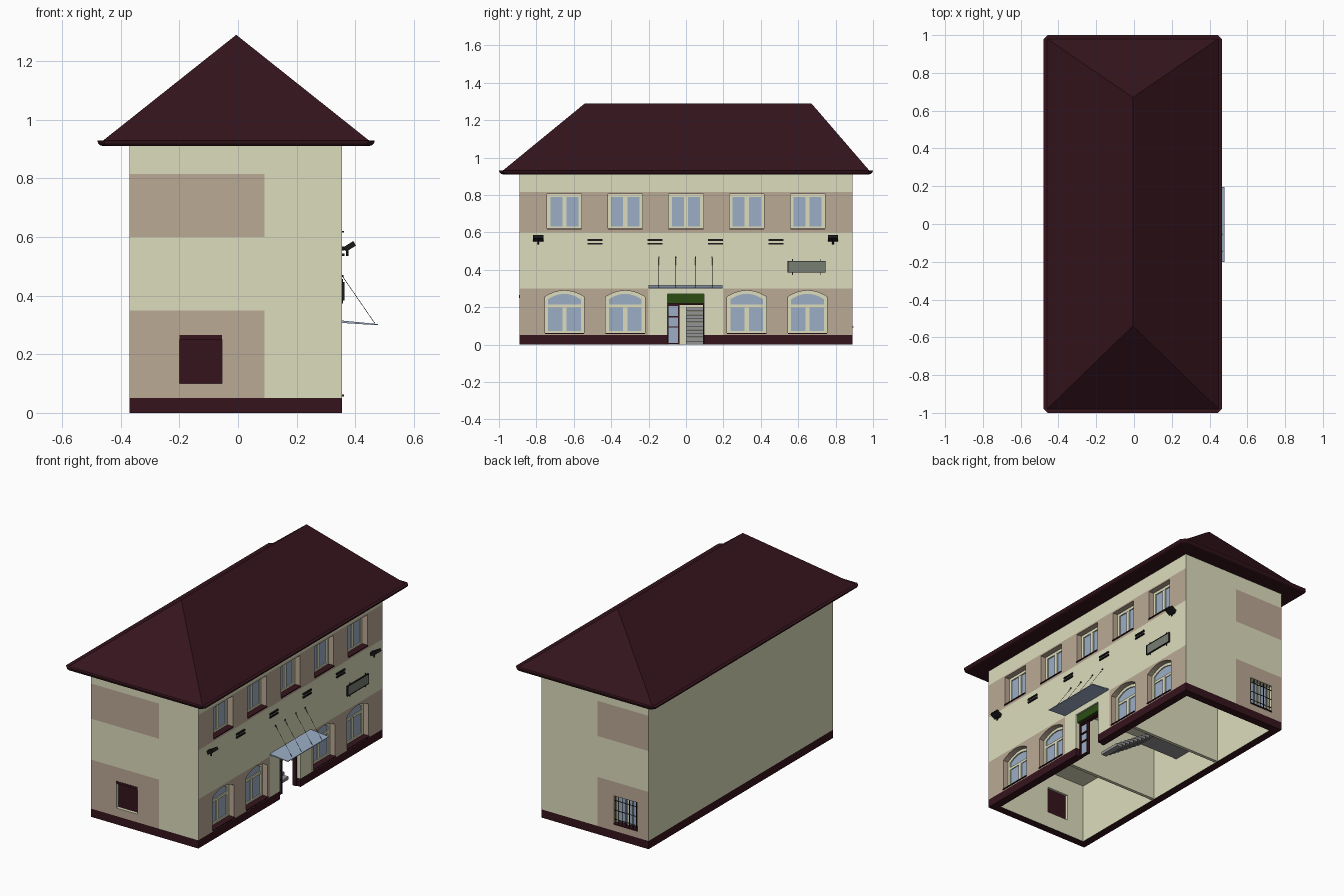
import bpy, bmesh, math
from mathutils import Vector, Matrix

if "Cube" in bpy.data.objects:
    bpy.data.objects.remove(bpy.data.objects["Cube"])

COLORS = {
    "cream": (0.72, 0.72, 0.51), "tan": (0.50, 0.40, 0.30), "maroon": (0.036, 0.007, 0.012),
    "glass": (0.33, 0.42, 0.56), "green": (0.024, 0.074, 0.007), "grey": (0.19, 0.21, 0.17),
    "black": (0.01, 0.01, 0.01), "stone": (0.3, 0.3, 0.3)}
MATS = {}
for key, rgb in COLORS.items():
    MATS[key] = bpy.data.materials.new(key)
    MATS[key].diffuse_color = (*rgb, 1)


def finish(name, bm, *mats):
    bmesh.ops.recalc_face_normals(bm, faces=bm.faces)
    me = bpy.data.meshes.new(name)
    bm.to_mesh(me)
    bm.free()
    for m in mats:
        me.materials.append(MATS[m])
    ob = bpy.data.objects.new(name, me)
    bpy.context.collection.objects.link(ob)
    return ob


def box(bm, x0, x1, y0, y1, z0, z1):
    m = Matrix.Translation(((x0 + x1) / 2, (y0 + y1) / 2, (z0 + z1) / 2)) @ \
        Matrix.Diagonal((x1 - x0, y1 - y0, z1 - z0, 1))
    return bmesh.ops.create_cube(bm, size=1, matrix=m)["verts"]


def boxes(name, mat, items):
    bm = bmesh.new()
    for b in items:
        box(bm, *b)
    return finish(name, bm, mat)


def loft(bm, loops, caps=True, closed=False):
    rings = [[bm.verts.new(p) for p in loop] for loop in loops]
    pairs = list(zip(rings, rings[1:])) + ([(rings[-1], rings[0])] if closed else [])
    for a, b in pairs:
        for i in range(len(a)):
            j = (i + 1) % len(a)
            bm.faces.new((a[i], a[j], b[j], b[i]))
    if caps:
        bm.faces.new(rings[0])
        bm.faces.new(rings[-1])


def at_x(pts, x):
    return [(x, y, z) for y, z in pts]


def outline(cy, hw, z0, zs, zt, n=12):
    """Window outline in the y-z plane; arched when zt is above zs."""
    pts = [(cy - hw, z0), (cy + hw, z0)]
    if zt - zs < 0.001:
        return pts + [(cy + hw, zs), (cy - hw, zs)]
    return pts + [(cy + hw * u, zs + (zt - zs) * (1 - u * u))
                  for u in (1 - 2 * i / n for i in range(n + 1))]


def rod(bm, a, b, r):
    a, b = Vector(a), Vector(b)
    d = b - a
    m = Matrix.Translation((a + b) / 2) @ d.to_track_quat('Z', 'Y').to_matrix().to_4x4()
    bmesh.ops.create_cone(bm, cap_ends=True, segments=6, radius1=r, radius2=r, depth=d.length, matrix=m)


# Main dimensions
X0, X1, Y, T = -0.37, 0.355, 0.89, 0.05
XI = X1 - T
UPPER = [(c, 0.0925, 0.615, 0.805, 0.805) for c in (-0.65, -0.325, 0, 0.325, 0.65)]
LOWER = [(c, 0.105, 0.056, 0.255, 0.288) for c in (-0.65, -0.325, 0.325, 0.65)]

# Wall shell with rooms and openings cut out
shell = boxes("walls_raw", "cream", [(X0, X1, -Y, Y, 0, 0.915)])
rooms = boxes("rooms_cutter", "cream", [(X0 + T, XI, -Y + T, Y - T, -0.1, 0.37),
                                        (X0 + T, XI, -Y + T, Y - T, 0.40, 0.88)])
bm = bmesh.new()
for w in UPPER + LOWER:
    loft(bm, [at_x(outline(*w), x) for x in (XI - 0.03, X1 + 0.03)])
box(bm, XI - 0.03, X1 + 0.03, -0.1, 0.097, -0.1, 0.27)
box(bm, -0.2, -0.055, -Y - 0.03, -Y + T + 0.03, 0.1, 0.265)
box(bm, -0.295, -0.135, Y - T - 0.03, Y + 0.03, 0.09, 0.265)
openings = finish("openings_cutter", bm, "cream")
for cutter in (rooms, openings):
    mod = shell.modifiers.new(cutter.name, 'BOOLEAN')
    mod.operation, mod.solver, mod.object = 'DIFFERENCE', 'EXACT', cutter
deps = bpy.context.evaluated_depsgraph_get()
bm = bmesh.new()
bm.from_mesh(shell.evaluated_get(deps).to_mesh())
for ob in (shell, rooms, openings):
    bpy.data.objects.remove(ob)

# Painted bands: slice the shell and colour faces by position
bmesh.ops.triangulate(bm, faces=bm.faces)
for co, no in [((0, 0, z), (0, 0, 1)) for z in (0.05, 0.30, 0.35, 0.60, 0.815)] + \
              [((0, y, 0), (0, 1, 0)) for y in (-0.2, 0.2)] + \
              [((x, 0, 0), (1, 0, 0)) for x in (0.09, -0.025)]:
    bmesh.ops.bisect_plane(bm, geom=bm.verts[:] + bm.edges[:] + bm.faces[:],
                           plane_co=co, plane_no=no, dist=1e-5)
bm.normal_update()
for f in bm.faces:
    c, n = f.calc_center_median(), f.normal
    right = c.x > XI + 0.001
    front, back = c.y < -Y + 0.001, c.y > Y - 0.001
    outer = right or front or back or c.x < X0 + 0.001
    upper = 0.60 < c.z < 0.815
    f.material_index = 0
    if c.z < 0.001 or (outer and c.z < 0.05):
        f.material_index = 2
    elif front or back:
        if c.x < (0.09 if front else -0.025) and (upper or c.z < 0.35):
            f.material_index = 1
    elif right and (upper or (c.z < 0.30 and abs(c.y) > 0.2)):
        f.material_index = 1
finish("walls", bm, "cream", "tan", "maroon")

# Windows: frame rings, mullions, panes and sills
frames, panes, sills = bmesh.new(), bmesh.new(), bmesh.new()
XF = 0.32
for cy, hw, z0, zs, zt in UPPER + LOWER:
    e = 0.017
    out = outline(cy, hw, z0, zs, zt)
    if zt > zs:
        inn = outline(cy, hw - e, z0 + e, zs - e * 0.8, zt - e)
        top = 0.205
        box(frames, XI, XF - 0.002, cy - hw + e, cy + hw - e, top - 0.008, top + 0.008)
    else:
        inn = outline(cy, hw - e, z0 + e, zs - e, zt - e)
        top = zs - e
    loft(frames, [at_x(out, XI), at_x(out, XF), at_x(inn, XF), at_x(inn, XI)], caps=False, closed=True)
    box(frames, XI, XF - 0.001, cy - 0.011, cy + 0.011, z0 + e, top)
    loft(panes, [at_x(inn, XI + 0.004), at_x(inn, XI + 0.008)])
    box(sills, XF, X1 + 0.006, cy - hw, cy + hw, z0, z0 + 0.006)
finish("window_frames", frames, "cream")
finish("window_panes", panes, "glass")
finish("window_sills", sills, "maroon")

# Front shutter and barred back window
boxes("front_shutter", "maroon", [(-0.2, -0.055, -Y + 0.02, -Y + 0.035, 0.1, 0.265),
                                  (-0.2, -0.055, -Y - 0.002, -Y + 0.02, 0.25, 0.265)])
boxes("back_window_pane", "glass", [(-0.295, -0.135, Y - 0.04, Y - 0.035, 0.09, 0.265)])
boxes("back_window_sill", "maroon", [(-0.295, -0.135, Y - 0.035, Y + 0.005, 0.09, 0.097)])
boxes("back_window_frame", "cream", [(x, x + 0.012, Y - 0.036, Y - 0.025, 0.09, 0.265)
                                     for x in (-0.295, -0.221, -0.147)])
boxes("back_window_bars", "black",
      [(-0.287 + 0.024 * i, -0.284 + 0.024 * i, Y - 0.006, Y - 0.003, 0.092, 0.265) for i in range(7)] +
      [(-0.295, -0.135, Y - 0.004, Y - 0.001, z, z + 0.003) for z in (0.12, 0.175, 0.235)])

# Entrance: sign board, door frame, half-glazed side leaf
boxes("entrance_board", "green", [(XI + 0.02, X1 - 0.01, -0.1, 0.097, 0.22, 0.27)])
boxes("door_frame", "maroon", [(XI, XI + 0.025, 0.09, 0.097, 0, 0.22), (XI, XI + 0.025, -0.1, 0.097, 0.212, 0.22),
                               (XI, XI + 0.025, -0.1, -0.094, 0, 0.22)] +
      [(XI, XI + 0.02, -0.1, -0.035, z, z + 0.007) for z in (0.002, 0.09, 0.145, 0.205)] +
      [(XI, XI + 0.02, -0.042, -0.035, 0, 0.212)])
boxes("door_glass", "glass", [(XI + 0.006, XI + 0.012, -0.096, -0.04, 0.005, 0.21)])

# Interior partitions and stairs
boxes("partitions", "cream", [(X0 + T, XI, 0.35, 0.37, 0.002, 0.37), (X0 + T, XI, -0.22, -0.20, 0.002, 0.37)])
boxes("stairs", "stone", [(0.21 - 0.03 * i, 0.245 - 0.03 * i, 0, 0.14, 0.02 * i, 0.02 * i + 0.018)
                          for i in range(10)])
boxes("stair_landing", "stone", [(X0 + T, -0.06, 0, 0.35, 0.18, 0.198)])

# Canopy with stay rods
bm = bmesh.new()
loft(bm, [[(X1, y, 0.315), (0.478, y, 0.303), (0.478, y, 0.299), (X1, y, 0.307)] for y in (-0.2, 0.195)])
finish("canopy", bm, "glass")
bm = bmesh.new()
for y in (-0.145, -0.055, 0.05, 0.14):
    rod(bm, (X1, y, 0.468), (0.468, y, 0.304), 0.0009)
    box(bm, X1, X1 + 0.005, y - 0.003, y + 0.003, 0.464, 0.471)
finish("canopy_stays", bm, "black")

# Wall fittings: slot brackets, floodlights, hanging board
boxes("wall_brackets", "black", [(X1, X1 + 0.008, y - 0.04, y + 0.04, z, z + 0.009)
                                 for y in (-0.487, -0.165, 0.157, 0.48) for z in (0.535, 0.554)])
bm = bmesh.new()
for y in (-0.79, 0.785):
    vs = box(bm, -0.02, 0.02, -0.027, 0.027, -0.009, 0.009)
    m = Matrix.Translation((0.381, y, 0.568)) @ Matrix.Rotation(math.radians(-32), 4, 'Y')
    bmesh.ops.transform(bm, matrix=m, verts=vs)
    box(bm, X1, 0.375, y - 0.012, y + 0.012, 0.555, 0.567)
    rod(bm, (0.372, y, 0.56), (0.372, y, 0.535), 0.005)
finish("floodlights", bm, "black")
boxes("hanging_board", "grey", [(X1 + 0.001, X1 + 0.007, 0.547, 0.743, 0.388, 0.443)])
boxes("hanging_board_frame", "black",
      [(X1, X1 + 0.009, 0.543, 0.747, z, z + 0.004) for z in (0.384, 0.443)] +
      [(X1, X1 + 0.009, y, y + 0.004, 0.384, 0.447) for y in (0.543, 0.743)] +
      [(X1, X1 + 0.004, y, y + 0.004, 0.373, 0.457) for y in (0.568, 0.718)])

# Eaves with rounded gutter edge and clipped corners
def ring(d, z, c=0.022):
    a0, a1, b = -0.48 + d, 0.467 - d, 1 - d
    return [(a0 + c, -b, z), (a1 - c, -b, z), (a1, -b + c, z), (a1, b - c, z),
            (a1 - c, b, z), (a0 + c, b, z), (a0, b - c, z), (a0, -b + c, z)]

bm = bmesh.new()
loft(bm, [ring(d, z) for d, z in ((0.022, 0.91), (0.01, 0.913), (0.003, 0.92), (0, 0.93), (0.018, 0.93))])
finish("eaves", bm, "maroon")

# Hipped roof
bm = bmesh.new()
v = [bm.verts.new(p) for p in ((-0.462, -0.982, 0.928), (0.449, -0.982, 0.928), (0.449, 0.982, 0.928),
                               (-0.462, 0.982, 0.928), (-0.006, -0.54, 1.29), (-0.006, 0.67, 1.29))]
for idx in ((0, 1, 4), (1, 2, 5, 4), (2, 3, 5), (3, 0, 4, 5), (3, 2, 1, 0)):
    bm.faces.new([v[i] for i in idx])
finish("hipped_roof", bm, "maroon")

for m in bpy.data.materials:
    if m.users and not m.is_grease_pencil:
        m.use_nodes = True
        m.node_tree.nodes["Principled BSDF"].inputs["Base Color"].default_value = m.diffuse_color
